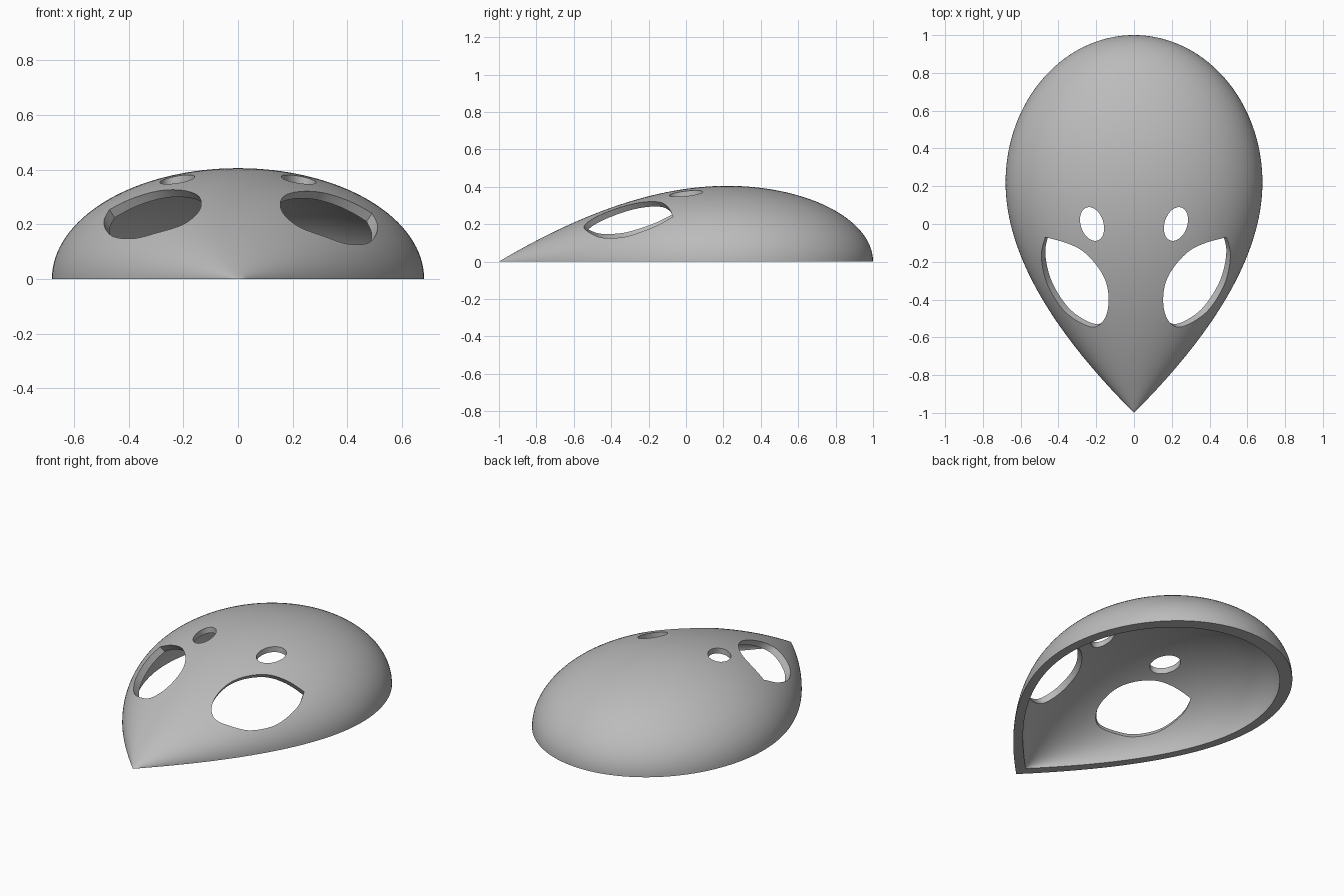
import bpy, bmesh
from math import sin, cos, pi, sqrt
from mathutils import Vector

if "Cube" in bpy.data.objects:
    bpy.data.objects.remove(bpy.data.objects["Cube"])

WIDE_Y, HALF_W, TOP_Z = 0.22, 0.68, 0.405   # widest station, half width, height
CTRL = -0.32                                # sets the slope of the pointed chin
INNER = 0.92                                # inner surface is a scaled copy
FRONT_STEPS, BACK_STEPS, ARC_STEPS = 40, 36, 64

mat = bpy.data.materials.new("plain_grey")
mat.use_nodes = True
grey = (0.5, 0.5, 0.5, 1)
mat.diffuse_color = grey
mat.node_tree.nodes["Principled BSDF"].inputs["Base Color"].default_value = grey


def half_width(y):
    """Half width of the teardrop outline at y."""
    if y > WIDE_Y:
        return HALF_W * sqrt(max(0, 1 - ((y - WIDE_Y) / (1 - WIDE_Y)) ** 2))
    a, b = WIDE_Y - 1 - 2 * CTRL, 2 + 2 * CTRL
    t = (-b + sqrt(b * b + 4 * a * (1 + y))) / (2 * a)
    return HALF_W * (2 * t - t * t)


def surface_z(x, y):
    return TOP_Z / HALF_W * sqrt(max(0, half_width(y) ** 2 - x * x))


def make_object(name, bm):
    bmesh.ops.recalc_face_normals(bm, faces=bm.faces)
    mesh = bpy.data.meshes.new(name)
    bm.to_mesh(mesh)
    bm.free()
    obj = bpy.data.objects.new(name, mesh)
    bpy.context.collection.objects.link(obj)
    mesh.materials.append(mat)
    return obj


def build_shell():
    """Hollow half teardrop, open underneath."""
    stations = [-1 + (1 + WIDE_Y) * i / FRONT_STEPS for i in range(FRONT_STEPS)]
    stations += [WIDE_Y + (1 - WIDE_Y) * sin(pi / 2 * i / BACK_STEPS) for i in range(BACK_STEPS + 1)]
    bm = bmesh.new()
    grids = []
    for k in (1, INNER):
        grid = []
        for y in stations:
            w = half_width(y)
            grid.append([bm.verts.new((k * w * cos(pi * j / ARC_STEPS), k * y,
                                       k * w * TOP_Z / HALF_W * sin(pi * j / ARC_STEPS)))
                         for j in range(ARC_STEPS + 1)])
        grids.append(grid)
    outer, inner = grids
    for i in range(len(stations) - 1):
        for g in grids:
            for j in range(ARC_STEPS):
                bm.faces.new((g[i][j], g[i + 1][j], g[i + 1][j + 1], g[i][j + 1]))
        for j in (0, ARC_STEPS):      # flat rim
            bm.faces.new((outer[i][j], outer[i + 1][j], inner[i + 1][j], inner[i][j]))
    bmesh.ops.remove_doubles(bm, verts=bm.verts, dist=0.00001)
    return make_object("mask_shell", bm)


def spline(points, steps=8):
    """Closed smooth curve through points, with a sharp corner at the first."""
    pts = [Vector(p) for p in points]
    ext = [pts[0]] + pts + [pts[0], pts[0]]
    out = []
    for a, b, c, d in zip(ext, ext[1:], ext[2:], ext[3:]):
        for s in range(steps):
            t = s / steps
            out.append(0.5 * (2 * b + (c - a) * t + (2 * a - 5 * b + 4 * c - d) * t * t
                              + (3 * b - a - 3 * c + d) * t ** 3))
    return out


def cut(shell, name, outline, axis, depth):
    """Cut a hole whose edge on the outer surface follows the outline."""
    axis = Vector(axis).normalized()
    pts = [Vector((p[0], p[1], surface_z(p[0], p[1]))) for p in outline]
    mid = sum(pts, Vector()) / len(pts)
    bm = bmesh.new()
    flat = [p - axis * (p - mid).dot(axis) for p in pts]
    low = [bm.verts.new(p - axis * depth) for p in flat]
    high = [bm.verts.new(p + axis * depth) for p in flat]
    bm.faces.new(low)
    bm.faces.new(high)
    for i in range(len(pts)):
        n = (i + 1) % len(pts)
        bm.faces.new((low[i], low[n], high[n], high[i]))
    cutter = make_object(name, bm)
    cutter.hide_render = True
    mod = shell.modifiers.new(name, 'BOOLEAN')
    mod.operation, mod.solver, mod.object = 'DIFFERENCE', 'EXACT', cutter
    bpy.context.view_layer.objects.active = shell
    bpy.ops.object.modifier_apply(modifier=name)
    bpy.data.objects.remove(cutter)


shell = build_shell()

# almond eye: outer corner first, then round by the side, chin end and nose
EYE = [(0.49, -0.07), (0.51, -0.15), (0.5, -0.25), (0.465, -0.35), (0.39, -0.46),
       (0.3, -0.525), (0.225, -0.545), (0.175, -0.5), (0.155, -0.42), (0.165, -0.32),
       (0.21, -0.23), (0.29, -0.145), (0.38, -0.1)]
eye = spline(EYE)
# small slanted oval above each eye
brow = []
for i in range(40):
    a, b = 0.092 * cos(2 * pi * i / 40), 0.06 * sin(2 * pi * i / 40)
    tilt = 0.32
    brow.append((0.222 + a * sin(tilt) + b * cos(tilt), a * cos(tilt) - b * sin(tilt)))

for side, word, shift in ((1, "left", 0), (-1, "right", 0.02)):
    cut(shell, word + "_eye_cutter", [(side * p[0] + shift, p[1]) for p in eye],
        (side * 0.5, -0.42, 0.75), 0.2)
    cut(shell, word + "_brow_cutter", [(side * p[0], p[1]) for p in brow], (0, 0, 1), 0.2)

# smooth skin, crisp rim and hole edges
bpy.ops.object.select_all(action='DESELECT')
shell.select_set(True)
bpy.context.view_layer.objects.active = shell
bpy.ops.object.shade_smooth_by_angle(angle=pi / 6)
